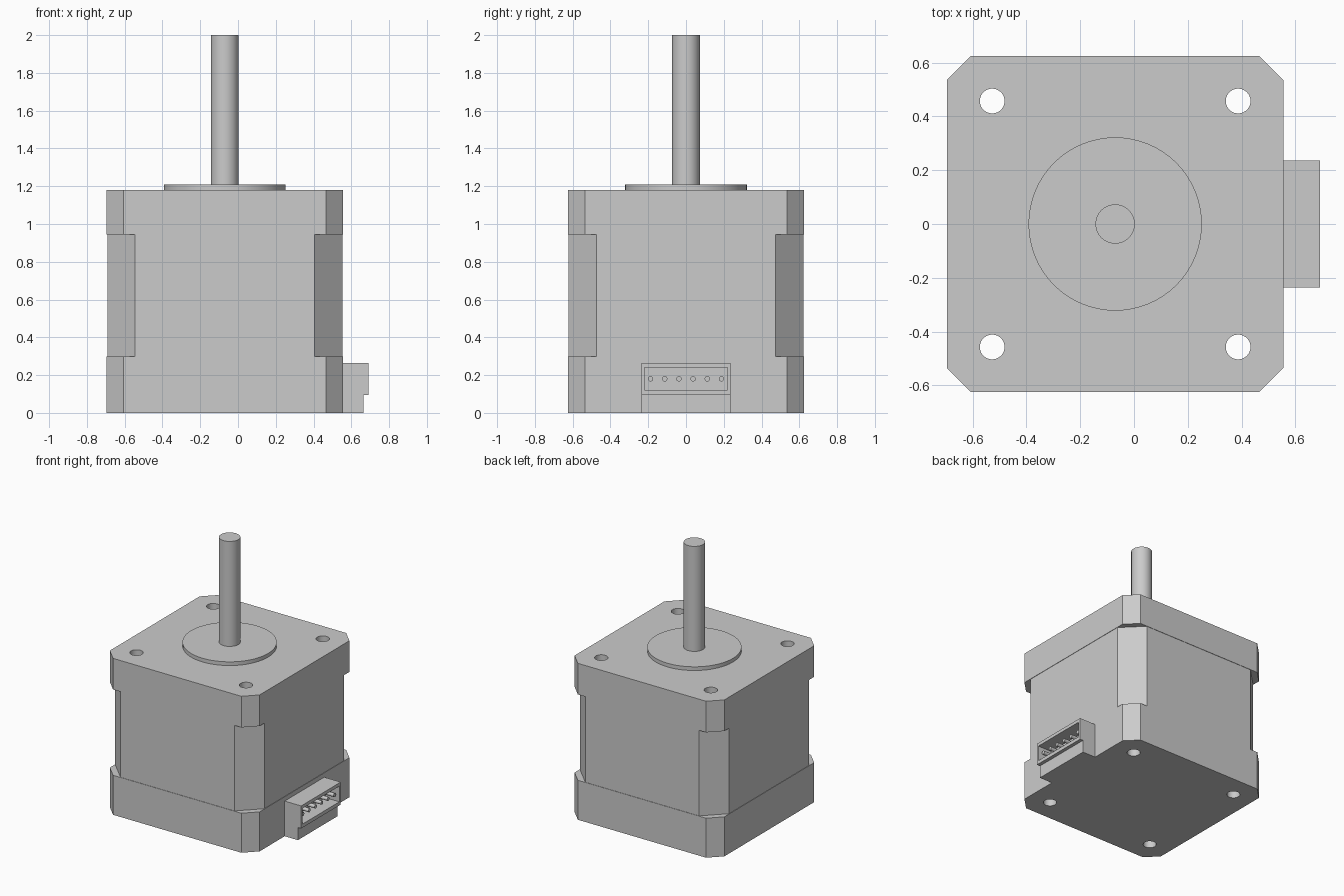
import bpy, bmesh, math
from mathutils import Matrix, Vector

if "Cube" in bpy.data.objects:
    bpy.data.objects.remove(bpy.data.objects["Cube"], do_unlink=True)

steel = bpy.data.materials.new("grey metal")
steel.use_nodes = True
GREY = (0.6, 0.6, 0.6, 1)
steel.diffuse_color = GREY
steel.node_tree.nodes["Principled BSDF"].inputs["Base Color"].default_value = GREY

CX = -0.07          # motor axis
HOLE = 0.457        # screw hole offset from the axis


def finish(name, bm):
    bmesh.ops.recalc_face_normals(bm, faces=bm.faces)
    mesh = bpy.data.meshes.new(name)
    bm.to_mesh(mesh)
    bm.free()
    mesh.materials.append(steel)
    obj = bpy.data.objects.new(name, mesh)
    bpy.context.collection.objects.link(obj)
    return obj


def activate(obj):
    bpy.ops.object.select_all(action='DESELECT')
    obj.select_set(True)
    bpy.context.view_layer.objects.active = obj


def smooth(obj):
    activate(obj)
    bpy.ops.object.shade_smooth_by_angle(angle=math.radians(30))


def box(name, lo, hi):
    lo, hi = Vector(lo), Vector(hi)
    bm = bmesh.new()
    bmesh.ops.create_cube(bm, size=1, matrix=Matrix.Translation((lo + hi) / 2)
                          @ Matrix.Diagonal((*(hi - lo), 1)))
    return finish(name, bm)


def add_cylinder(bm, r, length, matrix, segments=64):
    bmesh.ops.create_cone(bm, cap_ends=True, segments=segments, radius1=r,
                          radius2=r, depth=length, matrix=matrix)


def cylinder(name, r, z0, z1):
    bm = bmesh.new()
    add_cylinder(bm, r, z1 - z0, Matrix.Translation((CX, 0, (z0 + z1) / 2)))
    obj = finish(name, bm)
    smooth(obj)
    return obj


def chamfered_block(name, half, cut, z0, z1):
    """Square prism with its four vertical corners cut off."""
    c = half - cut
    profile = [(half, -c), (half, c), (c, half), (-c, half),
               (-half, c), (-half, -c), (-c, -half), (c, -half)]
    bm = bmesh.new()
    face = bm.faces.new([bm.verts.new((CX + x, y, z0)) for x, y in profile])
    top = bmesh.ops.extrude_face_region(bm, geom=[face])["geom"]
    verts = [v for v in top if isinstance(v, bmesh.types.BMVert)]
    bmesh.ops.translate(bm, verts=verts, vec=(0, 0, z1 - z0))
    return finish(name, bm)


def cut(obj, cutter):
    mod = obj.modifiers.new("cut", 'BOOLEAN')
    mod.operation = 'DIFFERENCE'
    mod.solver = 'EXACT'
    mod.object = cutter
    activate(obj)
    bpy.ops.object.modifier_apply(modifier=mod.name)


# Screw hole cutter running through the whole stack
bm = bmesh.new()
for sx in (-1, 1):
    for sy in (-1, 1):
        add_cylinder(bm, 0.046, 1.6, Matrix.Translation(
            (CX + sx * HOLE, sy * HOLE, 0.6)), 40)
hole_cutter = finish("screw_hole_cutter", bm)
hole_cutter.hide_render = True

# Motor body: rear cap, laminated core, front cap
for name, half, corner, z0, z1 in (
        ("rear_cap", 0.625, 0.09, 0, 0.298),
        ("stator_core", 0.622, 0.147, 0.298, 0.945),
        ("front_cap", 0.625, 0.09, 0.945, 1.18)):
    part = chamfered_block(name, half, corner, z0, z1)
    cut(part, hole_cutter)
    smooth(part)
bpy.data.objects.remove(hole_cutter, do_unlink=True)

# Pilot boss and shaft
cylinder("pilot_boss", 0.322, 1.18, 1.208)
cylinder("shaft", 0.073, 1.208, 2.0)

# Connector: hollow socket on a stepped foot
socket = box("connector_socket", (0.555, -0.236, 0.095), (0.692, 0.236, 0.265))
cavity = box("cavity_cutter", (0.575, -0.22, 0.122), (0.75, 0.22, 0.24))
cavity.hide_render = True
cut(socket, cavity)
bpy.data.objects.remove(cavity, do_unlink=True)
box("connector_foot", (0.555, -0.236, 0), (0.665, 0.236, 0.095))

# Row of six contact pins
bm = bmesh.new()
for i in range(6):
    add_cylinder(bm, 0.014, 0.1, Matrix.Translation(
        (0.625, (i - 2.5) * 0.075, 0.18)) @ Matrix.Rotation(math.pi / 2, 4, 'Y'), 20)
smooth(finish("connector_pins", bm))
